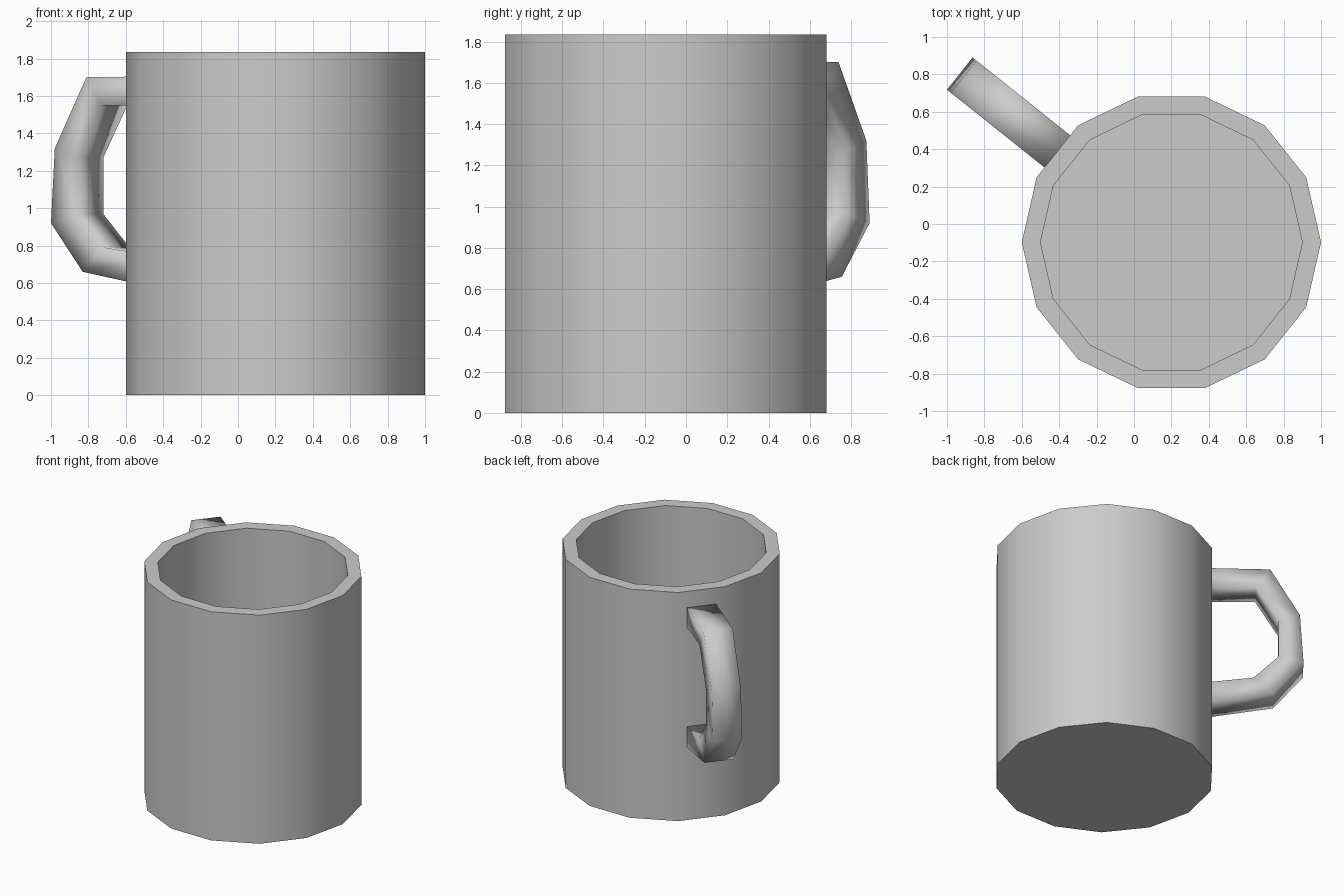
import bpy, bmesh
from math import sin, cos, pi
from mathutils import Vector

if "Cube" in bpy.data.objects:
    bpy.data.objects.remove(bpy.data.objects["Cube"])

SIDES = 14
CENTRE = Vector((0.2, -0.098, 0))


def make_object(name, bm, angle):
    bmesh.ops.recalc_face_normals(bm, faces=bm.faces[:])
    mesh = bpy.data.meshes.new(name)
    bm.to_mesh(mesh)
    bm.free()
    obj = bpy.data.objects.new(name, mesh)
    bpy.context.collection.objects.link(obj)
    bpy.ops.object.select_all(action='DESELECT')
    obj.select_set(True)
    bpy.context.view_layer.objects.active = obj
    bpy.ops.object.shade_smooth_by_angle(angle=angle)
    return obj


def bridge(bm, a, b):
    n = len(a)
    for i in range(n):
        bm.faces.new((a[i], a[(i + 1) % n], b[(i + 1) % n], b[i]))


# Cup body: open 14-sided vessel with thick wall and floor
bm = bmesh.new()
rings = []
for r, z in [(0.8, 0), (0.8, 1.835), (0.7, 1.835), (0.7, 0.1)]:
    rings.append([bm.verts.new(CENTRE + Vector((r * cos(2 * pi * i / SIDES),
                                                r * sin(2 * pi * i / SIDES), z)))
                  for i in range(SIDES)])
for a, b in zip(rings, rings[1:]):
    bridge(bm, a, b)
bm.faces.new(rings[0])
bm.faces.new(rings[-1])
make_object("cup_body", bm, 0.52)

# Handle: angular loop on one wall panel, (radius, height) outer and inner pairs
outer = [(0.74, 1.705), (1.205, 1.70), (1.421, 1.32), (1.447, 0.92), (1.23, 0.66), (0.74, 0.575)]
inner = [(0.74, 1.545), (1.10, 1.55), (1.265, 1.27), (1.265, 0.97), (1.085, 0.79), (0.74, 0.745)]
angle = pi - 3 * pi / SIDES
out_dir = Vector((cos(angle), sin(angle), 0))
side_dir = Vector((-sin(angle), cos(angle), 0))
bm = bmesh.new()
sections = []
for o, n in zip(outer, inner):
    corners = [(o, -0.11), (o, 0), (o, 0.11), (n, 0.11), (n, 0), (n, -0.11)]
    sections.append([bm.verts.new(CENTRE + out_dir * p[0] + side_dir * s + Vector((0, 0, p[1])))
                     for p, s in corners])
for a, b in zip(sections, sections[1:]):
    bridge(bm, a, b)
bm.faces.new(sections[0])
bm.faces.new(sections[-1])
make_object("handle", bm, pi)
